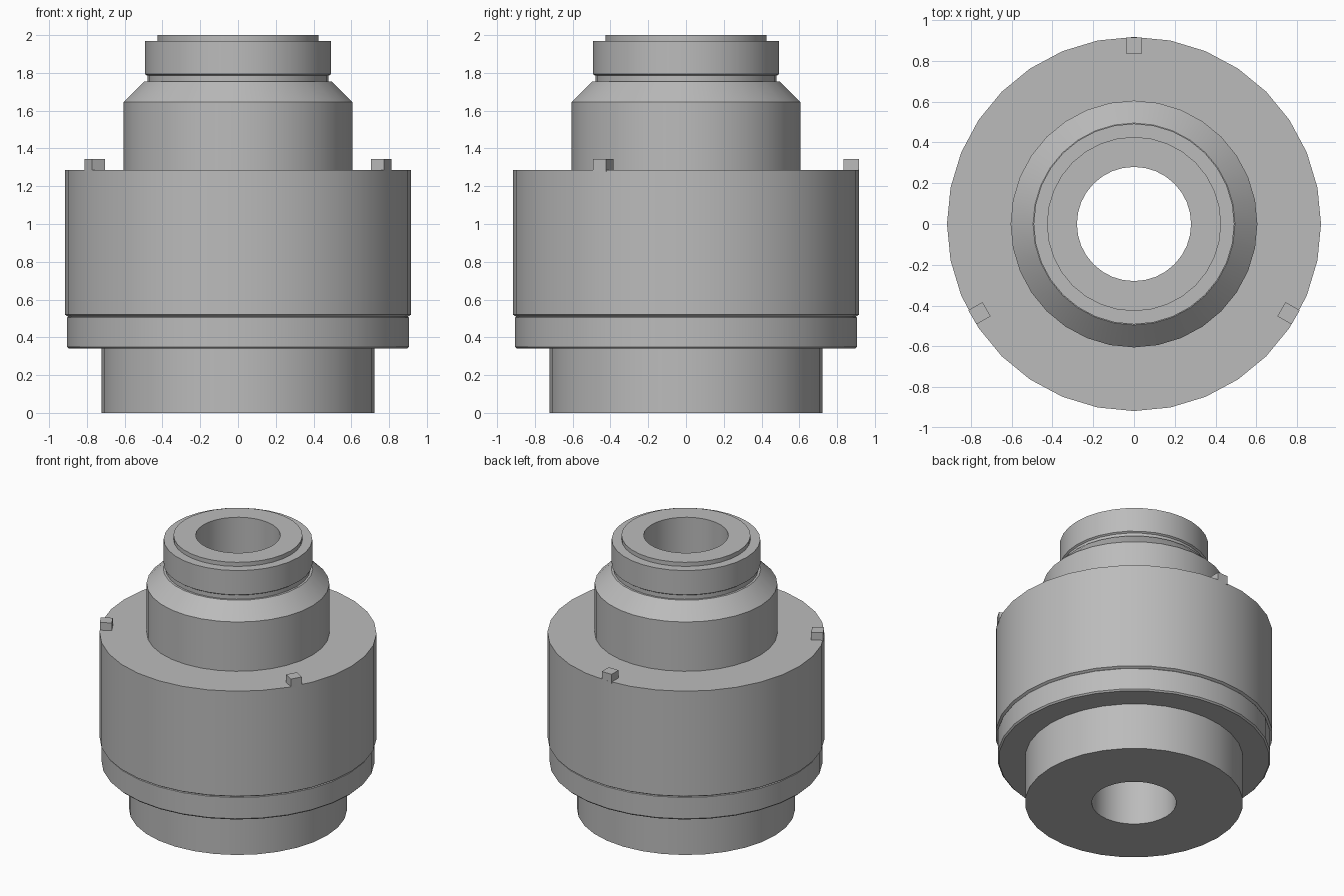
import bpy, bmesh, math
from mathutils import Matrix

cube = bpy.data.objects.get("Cube")
if cube:
    bpy.data.objects.remove(cube, do_unlink=True)

SIDES = 32
BORE = 0.28

metal = bpy.data.materials.new("grey metal")
metal.use_nodes = True
grey = (0.5, 0.5, 0.5, 1)
metal.diffuse_color = grey
metal.node_tree.nodes["Principled BSDF"].inputs["Base Color"].default_value = grey


def add_object(name, bm):
    mesh = bpy.data.meshes.new(name)
    bm.to_mesh(mesh)
    bm.free()
    mesh.materials.append(metal)
    obj = bpy.data.objects.new(name, mesh)
    bpy.context.collection.objects.link(obj)
    return obj


def lathe(name, profile):
    """Turn a (radius, height) profile, listed upwards along the outside, around z."""
    bm = bmesh.new()
    rings = []
    for r, z in profile:
        ring = []
        for i in range(SIDES):
            a = math.tau * i / SIDES
            ring.append(bm.verts.new((r * math.cos(a), r * math.sin(a), z)))
        rings.append(ring)
    for low, high in zip(rings, rings[1:]):
        for i in range(SIDES):
            j = (i + 1) % SIDES
            bm.faces.new((low[i], low[j], high[j], high[i]))
    obj = add_object(name, bm)
    bpy.ops.object.select_all(action='DESELECT')
    obj.select_set(True)
    bpy.context.view_layer.objects.active = obj
    bpy.ops.object.shade_smooth_by_angle(angle=math.radians(25))
    return obj


# Turned sections, each starting where the previous one ends
lathe("base_hub", [(BORE, 0), (0.722, 0), (0.722, 0.34)])
lathe("lower_collar", [(0.722, 0.34), (0.895, 0.34), (0.905, 0.35),
                       (0.905, 0.505), (0.9, 0.51)])
lathe("main_body", [(0.9, 0.51), (0.917, 0.52), (0.917, 1.287), (0.605, 1.287)])
lathe("shoulder", [(0.605, 1.287), (0.605, 1.647), (0.495, 1.755), (0.48, 1.755)])
lathe("neck_groove", [(0.48, 1.755), (0.48, 1.785)])
lathe("top_ring", [(0.48, 1.785), (0.492, 1.793), (0.492, 1.97), (0.427, 1.97)])
lathe("top_lip", [(0.427, 1.97), (0.427, 2), (BORE, 2)])

# Through hole, listed downwards so that it faces inwards
lathe("bore", [(BORE, 2), (BORE, 0)])

# Three locating keys on the rim of the body
for n, name in enumerate(("back_key", "right_key", "left_key")):
    bm = bmesh.new()
    bmesh.ops.create_cube(bm, size=1)
    turn = Matrix.Rotation(math.radians(90 + 120 * n), 4, 'Z')
    place = Matrix.Translation((0.875, 0, 1.31))
    size = Matrix.Diagonal((0.08, 0.08, 0.066, 1))
    bm.transform(turn @ place @ size)
    add_object(name, bm)
